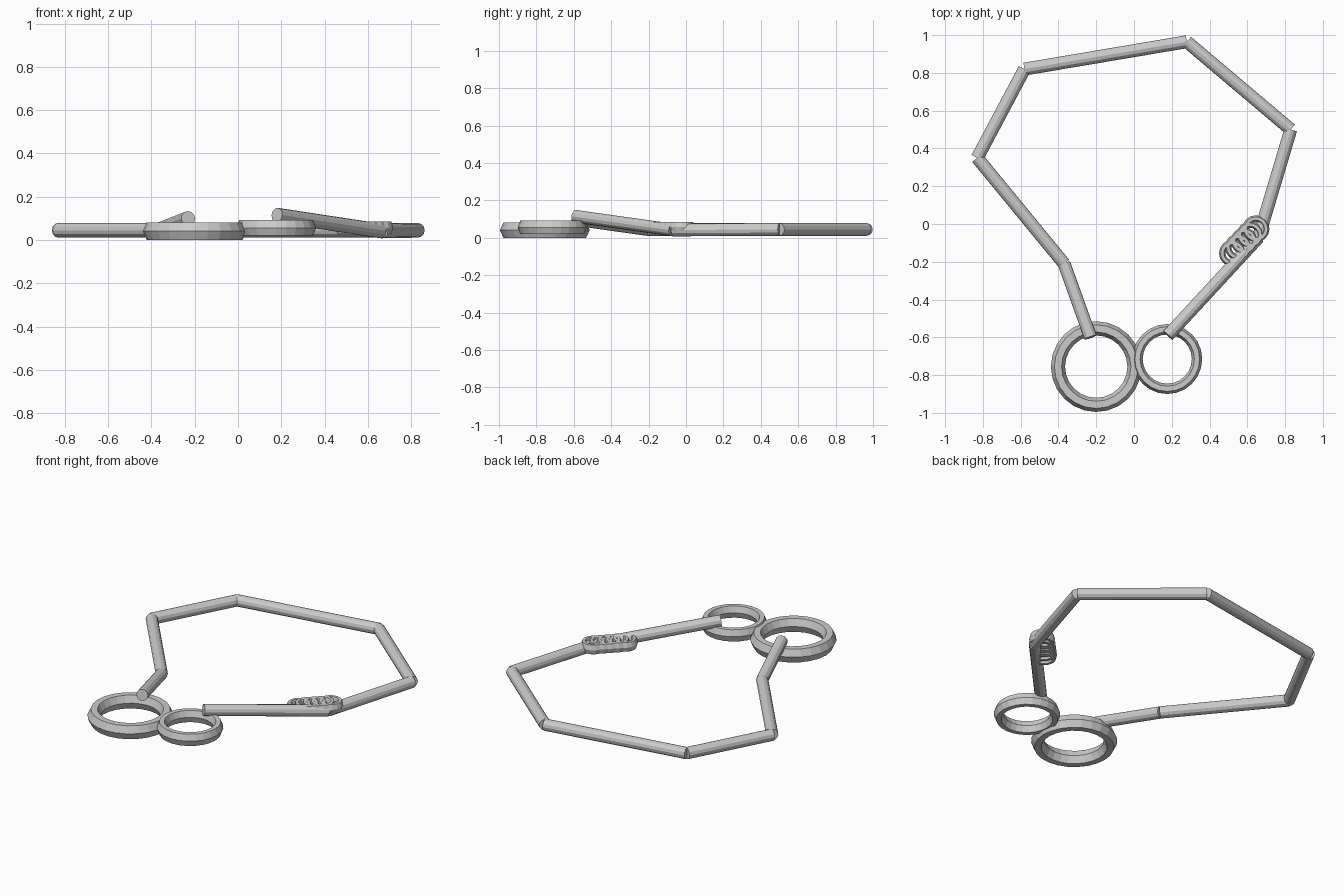
import bpy, math
from mathutils import Vector

cube = bpy.data.objects.get("Cube")
if cube:
    bpy.data.objects.remove(cube, do_unlink=True)

grey = bpy.data.materials.new("light grey metal")
grey.use_nodes = True
colour = (0.6, 0.6, 0.6, 1)
grey.diffuse_color = colour
grey.node_tree.nodes["Principled BSDF"].inputs["Base Color"].default_value = colour


def rod(name, a, b, radius=0.034):
    """Straight capped cylinder between two points."""
    a, b = Vector(a), Vector(b)
    axis = b - a
    bpy.ops.mesh.primitive_cylinder_add(vertices=12, radius=radius, depth=axis.length,
                                        location=(a + b) / 2)
    ob = bpy.context.object
    ob.rotation_euler = axis.to_track_quat('Z', 'Y').to_euler()
    ob.name = name
    ob.data.materials.append(grey)


def ring(name, centre, outer, inner, height, segments):
    """Flat-faced ring with a six-sided cross-section."""
    major, minor = (outer + inner) / 2, (outer - inner) / 2
    bpy.ops.mesh.primitive_torus_add(major_segments=segments, minor_segments=6,
                                     major_radius=major, minor_radius=minor,
                                     location=centre)
    ob = bpy.context.object
    ob.scale.z = height / (2 * minor * math.sin(math.pi / 3))
    ob.name = name
    ob.data.materials.append(grey)


# Open loop of straight rods, both free ends raised to rest on the rings
path = [(-0.23, -0.60, 0.10), (-0.37, -0.21, 0.045), (-0.83, 0.35, 0.045),
        (-0.58, 0.82, 0.045), (0.28, 0.965, 0.045), (0.83, 0.50, 0.045),
        (0.66, -0.07, 0.042), (0.18, -0.59, 0.115)]
for i, (a, b) in enumerate(zip(path, path[1:])):
    rod(f"loop_rod_{i + 1}", a, b)

# Two end rings
ring("large_ring", (-0.20, -0.755, 0.041), 0.24, 0.165, 0.082, 24)
ring("small_ring", (0.176, -0.715, 0.056), 0.185, 0.13, 0.072, 24)

# Row of overlapping small rings around the joint
start, end = Vector((0.522, -0.154, 0.057)), Vector((0.645, -0.026, 0.057))
for i in range(5):
    ring(f"coil_ring_{i + 1}", start.lerp(end, i / 4), 0.072, 0.038, 0.056, 16)
